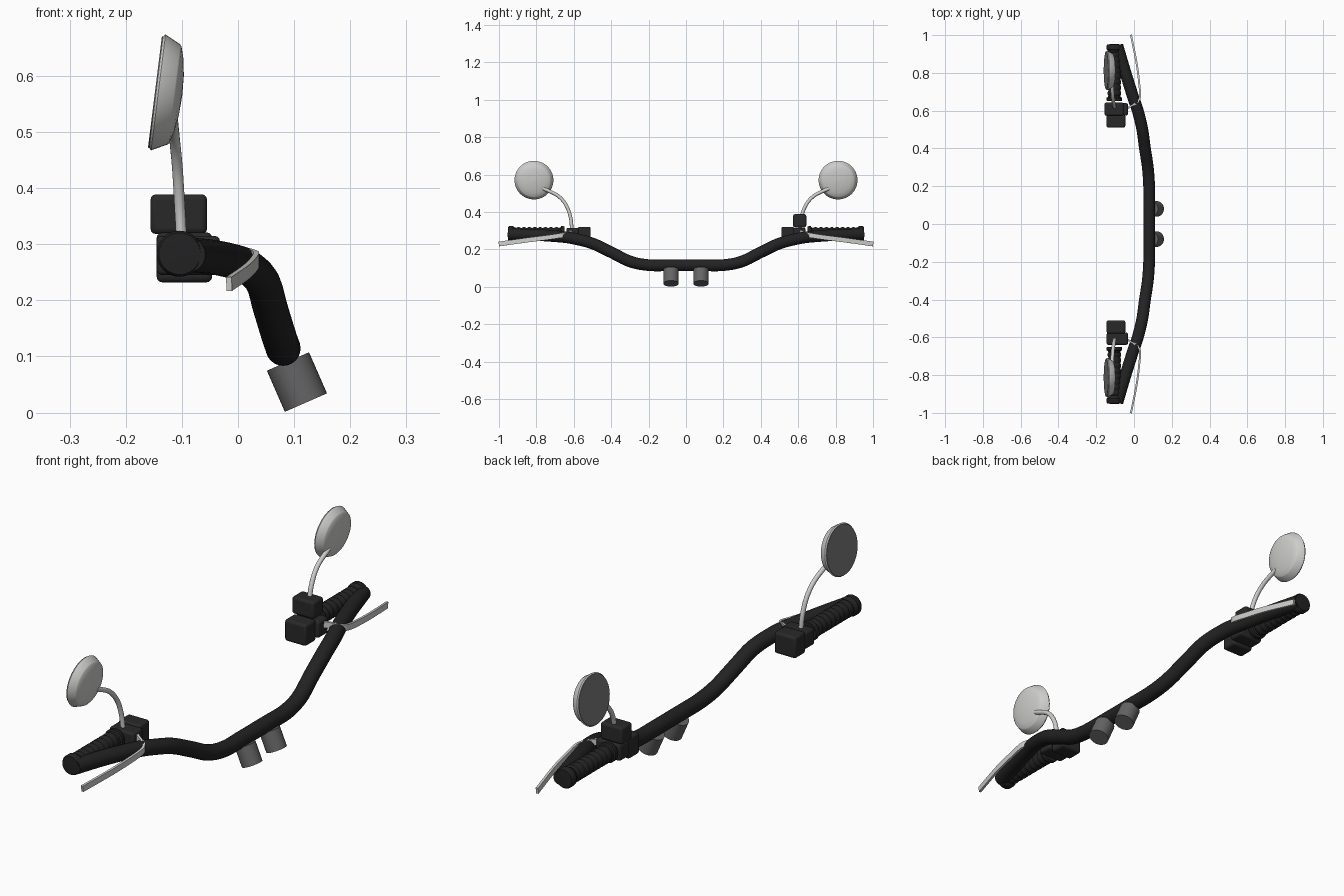
import bpy, bmesh, math
from mathutils import Vector

if "Cube" in bpy.data.objects:
    bpy.data.objects.remove(bpy.data.objects["Cube"])


def mat(name, c):
    m = bpy.data.materials.new(name)
    m.diffuse_color = (c[0], c[1], c[2], 1)
    m.use_nodes = True
    m.node_tree.nodes["Principled BSDF"].inputs["Base Color"].default_value = m.diffuse_color
    return m


BLACK = mat("bar_black", (0.016, 0.016, 0.016))
BOX = mat("housing_black", (0.022, 0.022, 0.023))
GREY = mat("mount_grey", (0.13, 0.13, 0.135))
SILVER = mat("silver", (0.62, 0.62, 0.61))
GLASS = mat("mirror_glass", (0.2, 0.2, 0.2))


def finish(name, bm, material, mirror=True, bevel=0, angle=35):
    bmesh.ops.remove_doubles(bm, verts=bm.verts, dist=1e-5)
    bmesh.ops.recalc_face_normals(bm, faces=bm.faces)
    me = bpy.data.meshes.new(name)
    bm.to_mesh(me)
    bm.free()
    ob = bpy.data.objects.new(name, me)
    bpy.context.collection.objects.link(ob)
    me.materials.append(material)
    bpy.ops.object.select_all(action='DESELECT')
    ob.select_set(True)
    bpy.context.view_layer.objects.active = ob
    bpy.ops.object.shade_smooth_by_angle(angle=math.radians(angle))
    if bevel:
        b = ob.modifiers.new("bevel", 'BEVEL')
        b.width, b.segments = bevel, 3
    if mirror:
        m = ob.modifiers.new("mirror", 'MIRROR')
        m.use_axis = (False, True, False)
    return ob


def smooth_path(pts, n=8):
    # Catmull-Rom through the points
    p = [Vector(q) for q in pts]
    p = [2 * p[0] - p[1]] + p + [2 * p[-1] - p[-2]]
    out = []
    for i in range(1, len(p) - 2):
        a, b, c, d = p[i - 1:i + 3]
        for k in range(n):
            t = k / n
            out.append(0.5 * (2 * b + (c - a) * t + (2 * a - 5 * b + 4 * c - d) * t * t
                              + (3 * b - a - 3 * c + d) * t ** 3))
    return out + [p[-2]]


def sweep(name, pts, section, material, ref, **kw):
    path, bm, rings = smooth_path(pts), bmesh.new(), []
    for i, p in enumerate(path):
        t = (path[min(i + 1, len(path) - 1)] - path[max(i - 1, 0)]).normalized()
        side = t.cross(Vector(ref)).normalized()
        up = side.cross(t)
        rings.append([bm.verts.new(p + side * a + up * b) for a, b in section])
    n = len(section)
    for r, s in zip(rings, rings[1:]):
        for j in range(n):
            bm.faces.new((r[j], r[(j + 1) % n], s[(j + 1) % n], s[j]))
    bm.faces.new(rings[0])
    bm.faces.new(rings[-1])
    return finish(name, bm, material, **kw)


def circle(r, n):
    return [(r * math.cos(2 * math.pi * i / n), r * math.sin(2 * math.pi * i / n)) for i in range(n)]


def lathe(name, profile, origin, axis, material, n=40, **kw):
    # profile of (radius, distance along axis)
    bm = bmesh.new()
    q = Vector(axis).to_track_quat('Z', 'Y')
    rings = [[bm.verts.new(Vector(origin) + q @ Vector((x, y, h))) for x, y in circle(max(r, 1e-4), n)]
             for r, h in profile]
    for r, s in zip(rings, rings[1:]):
        for j in range(n):
            bm.faces.new((r[j], r[(j + 1) % n], s[(j + 1) % n], s[j]))
    bm.faces.new(rings[0])
    bm.faces.new(rings[-1])
    return finish(name, bm, material, **kw)


def box(name, lo, hi, material, **kw):
    bm = bmesh.new()
    bmesh.ops.create_cube(bm, size=1)
    for v in bm.verts:
        v.co = Vector([(l + h) / 2 + c * (h - l) for l, h, c in zip(lo, hi, v.co)])
    return finish(name, bm, material, bevel=0.01, **kw)


# handlebar tube, one sweep from tip to tip
half = [(0.08, 0.08, 0.115), (0.08, 0.2, 0.116), (0.073, 0.3, 0.136), (0.058, 0.4, 0.185),
        (0.044, 0.5, 0.232), (0.02, 0.6, 0.258), (-0.004, 0.67, 0.268), (-0.045, 0.8, 0.277),
        (-0.088, 0.945, 0.281)]
bar = [(x, -y, z) for x, y, z in reversed(half)] + half
sweep("handlebar", bar, circle(0.031, 24), BLACK, (0, 0, 1), mirror=False)

# ribbed grips with end flanges
grip = [(0, 0), (0.039, 0), (0.041, 0.006), (0.041, 0.018), (0.034, 0.022)]
for i in range(8):
    h = 0.03 + i * 0.029
    grip += [(0.032, h), (0.036, h + 0.008), (0.036, h + 0.018), (0.032, h + 0.024)]
grip += [(0.036, 0.268), (0.041, 0.274), (0.041, 0.295), (0.037, 0.301), (0, 0.303)]
lathe("grip", grip, (-0.104, 0.65, 0.283), (0, 1, 0), BLACK)

# switch housings, lever clamps, fluid reservoir on one side only
box("switch_housing", (-0.145, 0.51, 0.232), (-0.046, 0.58, 0.321), BOX)
box("lever_clamp", (-0.145, 0.574, 0.245), (-0.032, 0.64, 0.315), BOX)
box("reservoir", (-0.156, 0.573, 0.318), (-0.055, 0.643, 0.389), BOX, mirror=False)

# lever blades: flat strips curling out of the clamps
rect = [(-0.005, -0.0125), (0.005, -0.0125), (0.005, 0.0125), (-0.005, 0.0125)]
sweep("lever", [(-0.035, 0.612, 0.292), (-0.015, 0.625, 0.288), (0.018, 0.645, 0.28), (0.032, 0.675, 0.274),
                (0.028, 0.74, 0.264), (0.014, 0.85, 0.25), (-0.016, 1.0, 0.229)],
      rect, SILVER, (0, 0, 1))

# mirror stems
sweep("mirror_stem", [(-0.1, 0.61, 0.3), (-0.104, 0.617, 0.37), (-0.108, 0.64, 0.435),
                      (-0.113, 0.685, 0.487), (-0.117, 0.765, 0.527)],
      circle(0.0095, 16), SILVER, (1, 0, 0))

# mirror shells with a shallow domed back, and flat glass
centre, axis = (-0.146, 0.813, 0.571), (0.992, 0, -0.124)
lathe("mirror_shell", [(0, 0), (0.1, 0), (0.104, 0.004), (0.09, 0.032), (0.086, 0.035), (0.065, 0.041),
                       (0.035, 0.0455), (0, 0.047)], centre, axis, SILVER, n=48)
lathe("mirror_glass", [(0, -0.002), (0.1, -0.002), (0.1, 0.001), (0, 0.001)], centre, axis, GLASS, n=48)

# riser mounts under the bar
lathe("riser_mount", [(0, 0), (0.041, 0), (0.041, 0.08), (0, 0.08)], (0.089, 0.08, 0.091), (0.4, 0, -0.915), GREY)
